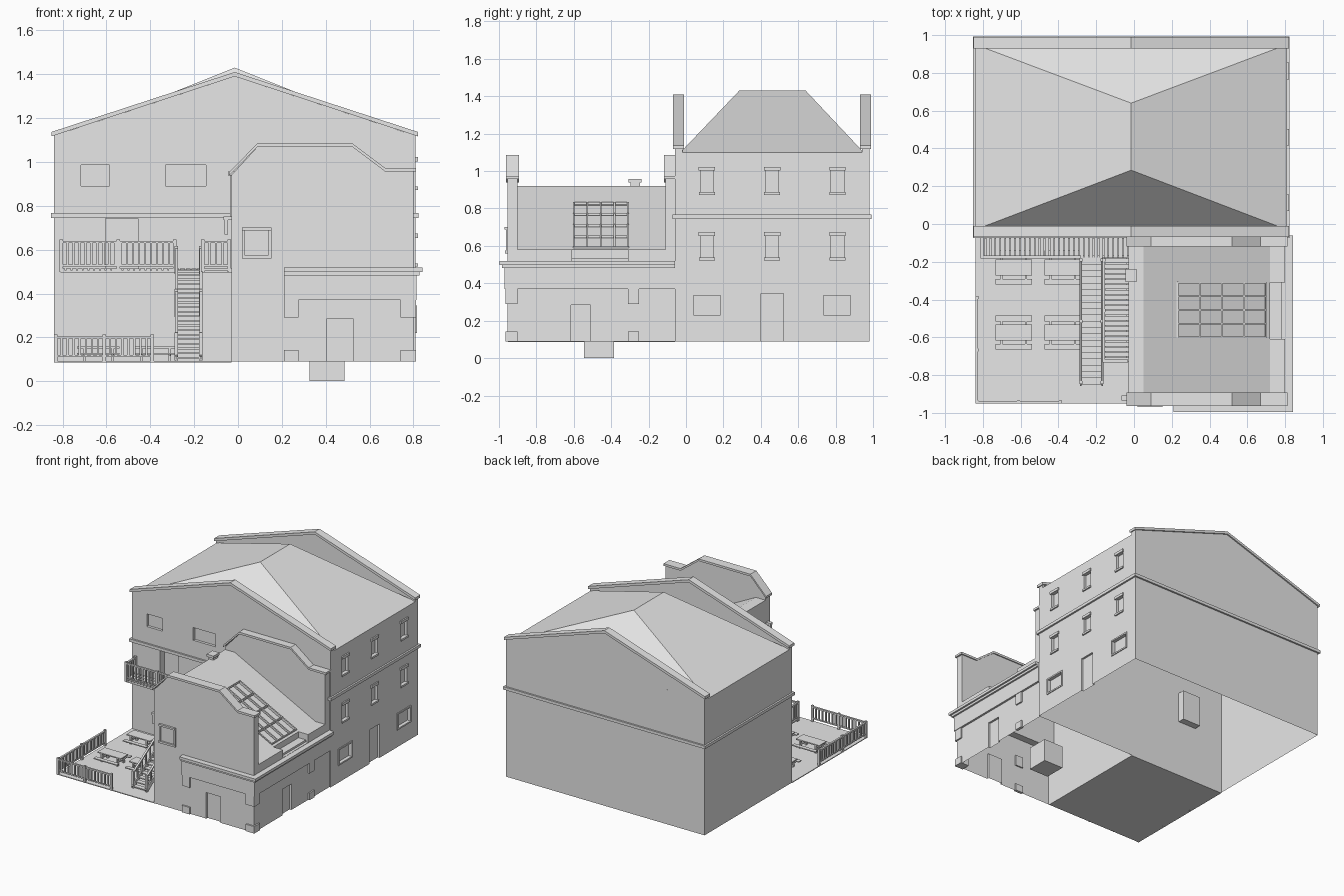
import bpy, bmesh, math
from mathutils import Matrix, Vector

cube = bpy.data.objects.get("Cube")
if cube:
    bpy.data.objects.remove(cube, do_unlink=True)

GREY = (0.8, 0.8, 0.8, 1.0)
mat = bpy.data.materials.new("plain_grey")
mat.use_nodes = True
mat.diffuse_color = GREY
mat.node_tree.nodes["Principled BSDF"].inputs["Base Color"].default_value = GREY


def finish(name, bm):
    bmesh.ops.recalc_face_normals(bm, faces=bm.faces[:])
    me = bpy.data.meshes.new(name)
    bm.to_mesh(me)
    bm.free()
    me.materials.append(mat)
    ob = bpy.data.objects.new(name, me)
    bpy.context.scene.collection.objects.link(ob)
    return ob


def add_box(bm, x0, x1, y0, y1, z0, z1):
    m = Matrix.Translation(((x0 + x1) / 2, (y0 + y1) / 2, (z0 + z1) / 2))
    bmesh.ops.create_cube(bm, size=1, matrix=m @ Matrix.Diagonal((x1 - x0, y1 - y0, z1 - z0, 1)))


def add_beam(bm, a, b, w, h):
    a, b = Vector(a), Vector(b)
    d = b - a
    m = Matrix.Translation((a + b) / 2) @ d.to_track_quat('Y', 'Z').to_matrix().to_4x4()
    bmesh.ops.create_cube(bm, size=1, matrix=m @ Matrix.Diagonal((w, d.length, h, 1)))


def boxes(name, items):
    bm = bmesh.new()
    for it in items:
        add_box(bm, *it)
    return finish(name, bm)


def prism(name, pts, y0, y1):
    """Extrude an xz outline along y."""
    bm = bmesh.new()
    f = bm.faces.new([bm.verts.new((x, y0, z)) for x, z in pts])
    ext = bmesh.ops.extrude_face_region(bm, geom=[f])
    bmesh.ops.translate(bm, vec=(0, y1 - y0, 0),
                        verts=[v for v in ext["geom"] if isinstance(v, bmesh.types.BMVert)])
    return finish(name, bm)


def coping(name, pts, y0, y1, t):
    return prism(name, pts + [(x, z + t) for x, z in reversed(pts)], y0, y1)


def carve(ob, cutter):
    """Cut recesses, then open the underside of the shell."""
    cutter.hide_render = True
    mod = ob.modifiers.new("recess", 'BOOLEAN')
    mod.operation, mod.object = 'DIFFERENCE', cutter
    bpy.context.view_layer.objects.active = ob
    bpy.ops.object.modifier_apply(modifier=mod.name)
    bpy.data.objects.remove(cutter, do_unlink=True)
    bm = bmesh.new()
    bm.from_mesh(ob.data)
    low = [f for f in bm.faces if all(v.co.z < 0.0901 for v in f.verts) and abs(f.normal.z) > 0.9
           and f.calc_area() > 0.05]
    bmesh.ops.delete(bm, geom=low, context='FACES')
    bm.to_mesh(ob.data)
    bm.free()


def railing(name, a, b, h, step=0.027, posts=2):
    a, b = Vector(a), Vector(b)
    up = Vector((0, 0, 1))
    bm = bmesh.new()
    add_beam(bm, a + up * h, b + up * h, 0.014, 0.01)
    add_beam(bm, a + up * 0.015, b + up * 0.015, 0.01, 0.008)
    n = max(2, round((b - a).length / step))
    for i in range(1, n):
        p = a.lerp(b, i / n)
        add_box(bm, p.x - .005, p.x + .005, p.y - .005, p.y + .005, p.z + .012, p.z + h)
    for i in range(posts):
        p = a.lerp(b, i / (posts - 1))
        add_box(bm, p.x - .008, p.x + .008, p.y - .008, p.y + .008, p.z - .015, p.z + h + .012)
    return finish(name, bm)


# Main building shell with recessed windows and doors
G = 0.09
L, R, F, B, MID = -0.84, 0.81, -0.06, 0.98, -0.015
slim = [(y, z) for y in (.112, .46, .81) for z in (.945, .595)]
wide = [.112, .808]
main = boxes("main_walls", [(L, R, F, B, G, 1.1)])
cuts = [(R - .02, R + .1, y - .035, y + .035, z - .06, z + .06) for y, z in slim]
cuts += [(R - .02, R + .1, y - .072, y + .072, .23, .335) for y in wide]
cuts += [(R - .015, R + .1, .40, .52, G - .05, .345)]
cuts += [(-.715, -.585, F - .1, F + .02, .89, .985), (-.33, -.145, F - .1, F + .02, .89, .985),
         (-.605, -.455, F - .1, F + .05, .515, .742)]
carve(main, boxes("main_cutter", cuts))

# Lintels, sills and frames on the side windows
trim = []
for y, z in slim:
    trim += [(R - .01, R + .01, y - .044, y + .044, z + .058, z + .078),
             (R - .01, R + .01, y - .042, y + .042, z - .072, z - .058)]
boxes("lintels_and_sills", trim)
frames = []
for y in wide:
    frames += [(R - .02, R + .006, y - .082, y + .082, z, z + .011) for z in (.22, .334)]
    frames += [(R - .02, R + .006, y + s - .005, y + s + .005, .22, .345) for s in (-.077, .077)]
boxes("wide_window_frames", frames)

# String course around the main building
o = 0.013
boxes("string_course", [(L - o, R + o, F - o, F, .745, .767), (L - o, R + o, B, B + o, .745, .767),
                        (L - o, L, F, B, .745, .767), (R, R + o, F, B, .745, .767)])

# Hipped roof
bm = bmesh.new()
c = [bm.verts.new(p) for p in ((L, F + .03, 1.1), (R, F + .03, 1.1), (R, B - .03, 1.1), (L, B - .03, 1.1))]
r0, r1 = bm.verts.new((MID, .285, 1.43)), bm.verts.new((MID, .64, 1.43))
for f in ((c[0], c[1], r0), (c[1], c[2], r1, r0), (c[2], c[3], r1), (c[3], c[0], r0, r1)):
    bm.faces.new(f)
finish("hip_roof", bm)

# Gable parapets at both ends
slope = [(L, 1.12), (MID, 1.39), (R, 1.12)]
for side, y0, y1 in (("front", F, -.02), ("back", .94, B)):
    prism(side + "_gable", [(R, 1.095), (L, 1.095)] + slope, y0, y1)
    coping(side + "_gable_coping", [(L - .01, 1.117), (MID, 1.39), (R + .01, 1.117)], y0 - .01, y1 + .01, .02)

# Extension shell with lean-to roof, skylight recess, doors and window
EL, ER, EF = -.03, .80, -.955
ext = prism("extension_walls", [(EL, G), (ER, G), (ER, .52), (.72, .52), (.72, .58), (.05, .92), (EL, .92)], EF, F)
tilt = math.atan2(.34, .67)
down = Vector((math.cos(tilt), 0, -math.sin(tilt)))
mid = Vector((.465, -.455, .709))
half = .235 / math.cos(tilt)
bm = bmesh.new()
add_beam(bm, mid - down * half, mid + down * half, .29, .03)
add_box(bm, .405, .525, EF - .1, EF + .015, G - .05, .285)
add_box(bm, ER - .015, ER + .1, -.615, -.51, G - .05, .285)
add_box(bm, .03, .14, EF - .1, EF + .025, .575, .69)
carve(ext, finish("extension_cutter", bm))

# Skylight bars
bm = bmesh.new()
for i in range(5):
    off = Vector((0, -.145 + .0725 * i, 0))
    add_beam(bm, mid + off - down * half, mid + off + down * half, .009, .014)
    p = mid + down * half * (i / 2 - 1)
    add_beam(bm, p - Vector((0, .149, 0)), p + Vector((0, .149, 0)), .009, .014)
finish("skylight_bars", bm)

# Stepped parapet walls with copings
top = [(EL, .94), (.09, 1.07), (.52, 1.07), (.67, .957), (ER, .957)]
for side, y0, y1 in (("front", EF, -.90), ("rear", -.11, F)):
    prism(side + "_parapet", [(ER, .51), (EL, .51)] + top, y0, y1)
    coping(side + "_parapet_coping", [(-.04, .938)] + top[1:-1] + [(.812, .957)], y0 - .008, y1 + .008, .016)
boxes("gutter_parapet", [(.72, ER, -.90, -.61, .51, .58), (.72, ER, -.31, -.11, .51, .58),
                         (.72, .78, -.61, -.31, .51, .535)])

# Fascia band and cornice on the extension
bands = []
for out, z0, z1 in ((.015, .37, .482), (.028, .482, .498), (.041, .498, .518)):
    bands += [(.21, ER + out, EF - out, EF, z0, z1), (ER, ER + out, EF, F, z0, z1)]
boxes("fascia_and_cornice", bands)

# Pilaster blocks
blocks = []
for z0, z1 in ((.09, .142), (.29, .37)):
    blocks += [(.21, .275, EF - .011, EF + .01, z0, z1), (.74, ER + .011, EF - .011, -.90, z0, z1),
               (ER - .01, ER + .011, -.31, -.25, z0, z1)]
boxes("pilaster_blocks", blocks)

# Front window frame and bars
boxes("front_window_frame", [(.018, .152, EF - .012, EF + .01, .56, .575), (.018, .152, EF - .015, EF + .01, .688, .702),
                             (.018, .03, EF - .008, EF + .01, .575, .69), (.14, .152, EF - .008, EF + .01, .575, .69),
                             (.03, .14, EF + .01, EF + .02, .63, .637)])

# Chimney, cellar box and wall lamp
boxes("chimney", [(-.036, .005, -.298, -.247, .75, .938), (-.045, .012, -.308, -.238, .938, .957)])
boxes("cellar_box", [(.325, .485, -.545, -.385, 0, .17)])
boxes("wall_lamp", [(-.062, -.045, -.93, -.912, .67, .735), (-.066, -.03, -.934, -.908, .735, .752)])

# Terrace with fences
boxes("terrace", [(L, EL, EF + .005, F, G - .004, G + .002)])
railing("terrace_front_fence", (-.832, -.943, G + .01), (-.39, -.943, G + .01), .10, posts=3)
railing("terrace_left_fence", (-.832, -.943, G + .01), (-.832, -.39, G + .01), .10, posts=3)

# Balcony and walkway planks
planks = [(-.81 + .026 * i, -.788 + .026 * i, -.18, F, .505, .515) for i in range(30)]
planks += [(-.16, EL, -.73 + .0275 * i, -.706 + .0275 * i, .505, .515) for i in range(20)]
planks += [(-.81, EL, y, y + .012, .495, .505) for y in (-.18, -.08)]
planks += [(x, x + .01, -.73, -.18, .495, .505) for x in (-.16, -.04)]
boxes("balcony_planks", planks)
railing("balcony_front_rail", (-.805, -.175, .513), (-.288, -.175, .513), .122, posts=3)
railing("balcony_left_rail", (-.805, -.175, .513), (-.805, -.07, .513), .122)
railing("walkway_side_rail", (-.16, -.725, .513), (-.16, -.19, .513), .122, posts=3)
railing("walkway_end_rail", (-.16, -.725, .513), (-.04, -.725, .513), .122)

# Staircase
bm = bmesh.new()
n = 20
for i in range(n):
    y, z = -.85 + .67 * i / n, G + .42 * (i + 1) / n
    add_box(bm, -.28, -.17, y, y + .036, z - .008, z)
for x in (-.281, -.169):
    add_beam(bm, (x, -.85, G + .012), (x, -.18, .50), .008, .03)
finish("staircase", bm)
for side, x in (("left", -.281), ("right", -.169)):
    railing("stair_rail_" + side, (x, -.84, G + .02), (x, -.19, .505), .1, step=.06, posts=3)

# Picnic tables
for ix, x in enumerate((-.637, -.377)):
    for iy, y in enumerate((-.23, -.575)):
        parts = [(x - .097, x + .097, y - .043, y + .043, .15, .158)]
        parts += [(x - .097, x + .097, y + s - .015, y + s + .015, .122, .129) for s in (-.075, .075)]
        for dx in (-.065, .065):
            parts.append((x + dx - .005, x + dx + .005, y - .08, y + .08, .115, .122))
            parts += [(x + dx - .006, x + dx + .006, y + s - .008, y + s + .008, G, .15) for s in (-.035, .035)]
        boxes("picnic_table_%d" % (ix * 2 + iy + 1), parts)
